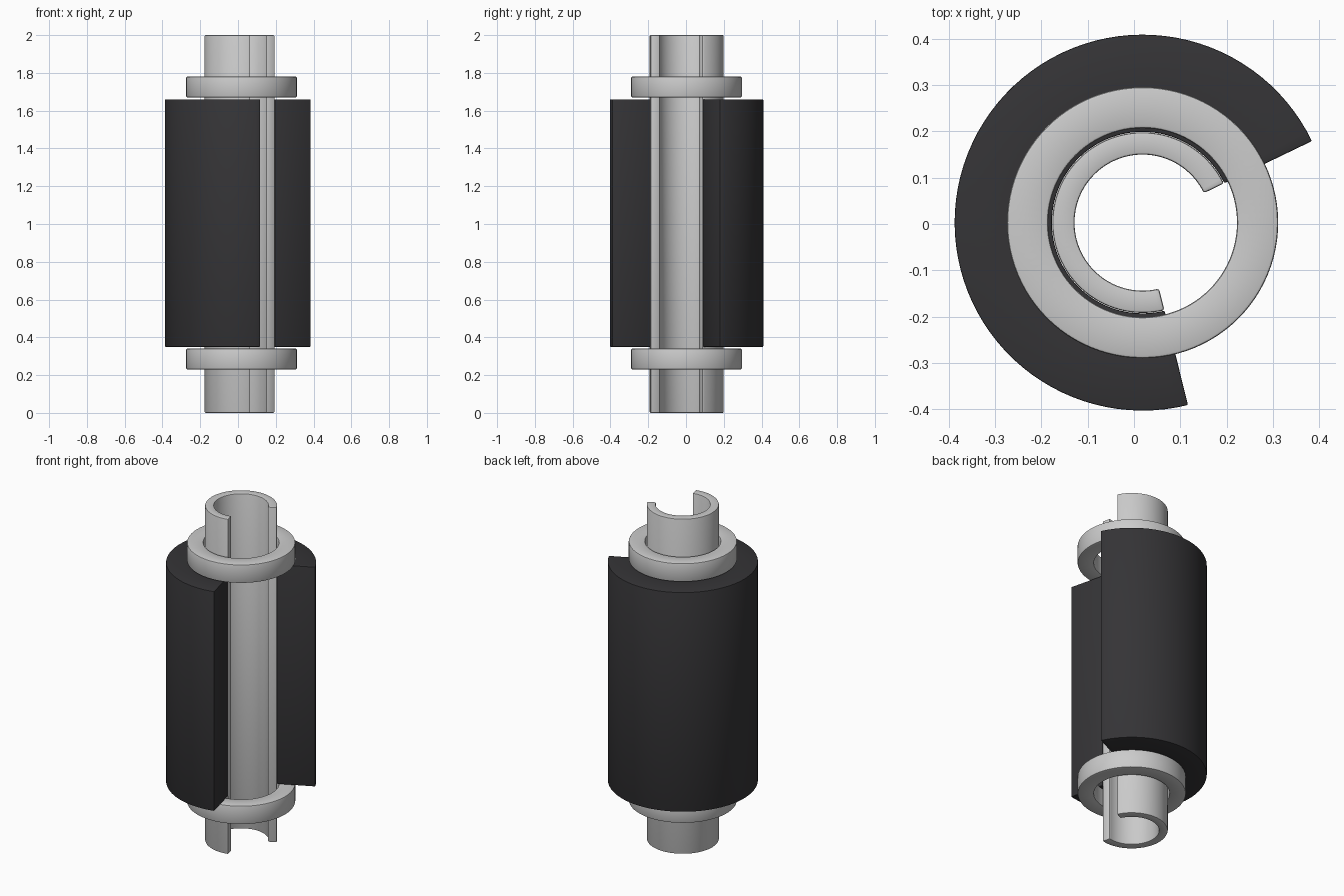
import bpy, bmesh, math

if "Cube" in bpy.data.objects:
    bpy.data.objects.remove(bpy.data.objects["Cube"])

CX, CY = 0.0185, 0.003
GAP_START, GAP_END = -76.0, 25.7   # open slot, in degrees


def sleeve(name, r_in, r_out, z0, z1, a0, a1, segs, bevel, mat=None):
    """Sweep a rectangular section around z; a full turn closes into a ring."""
    full = abs(a1 - a0) >= 360
    bm = bmesh.new()
    loops = []
    for i in range(segs if full else segs + 1):
        a = math.radians(a0 + (a1 - a0) * i / segs)
        loops.append([bm.verts.new((CX + r * math.cos(a), CY + r * math.sin(a), z))
                      for r, z in ((r_in, z0), (r_out, z0), (r_out, z1), (r_in, z1))])
    for i in range(segs):
        p, q = loops[i], loops[(i + 1) % len(loops)]
        for k in range(4):
            n = (k + 1) % 4
            bm.faces.new((p[k], q[k], q[n], p[n]))
    if not full:
        bm.faces.new(loops[0])
        bm.faces.new(loops[-1][::-1])
    bmesh.ops.recalc_face_normals(bm, faces=bm.faces)
    # soften the sharp rims
    sharp = [e for e in bm.edges if e.calc_face_angle(0) > math.radians(50)]
    bmesh.ops.bevel(bm, geom=sharp, offset=bevel, segments=2, profile=0.5, affect='EDGES')
    me = bpy.data.meshes.new(name)
    bm.to_mesh(me)
    bm.free()
    ob = bpy.data.objects.new(name, me)
    bpy.context.collection.objects.link(ob)
    if mat:
        me.materials.append(mat)
    bpy.ops.object.select_all(action='DESELECT')
    ob.select_set(True)
    bpy.context.view_layer.objects.active = ob
    bpy.ops.object.shade_smooth_by_angle(angle=math.radians(35))
    return ob


dark = bpy.data.materials.new("dark_rubber")
dark.diffuse_color = (0.035, 0.034, 0.037, 1)
dark.use_nodes = True
dark.node_tree.nodes["Principled BSDF"].inputs["Base Color"].default_value = dark.diffuse_color

# slotted inner tube
sleeve("inner_tube", 0.147, 0.195, 0, 2, GAP_END, GAP_START + 360, 72, 0.005)
# dark outer sleeve with the same slot
sleeve("outer_sleeve", 0.196, 0.406, 0.35, 1.66, GAP_END, GAP_START + 360, 72, 0.003, dark)
# closed collars above and below the sleeve
for name, z in (("lower_collar", 0.23), ("upper_collar", 1.67)):
    sleeve(name, 0.204, 0.293, z, z + 0.11, 0, 360, 96, 0.006)
